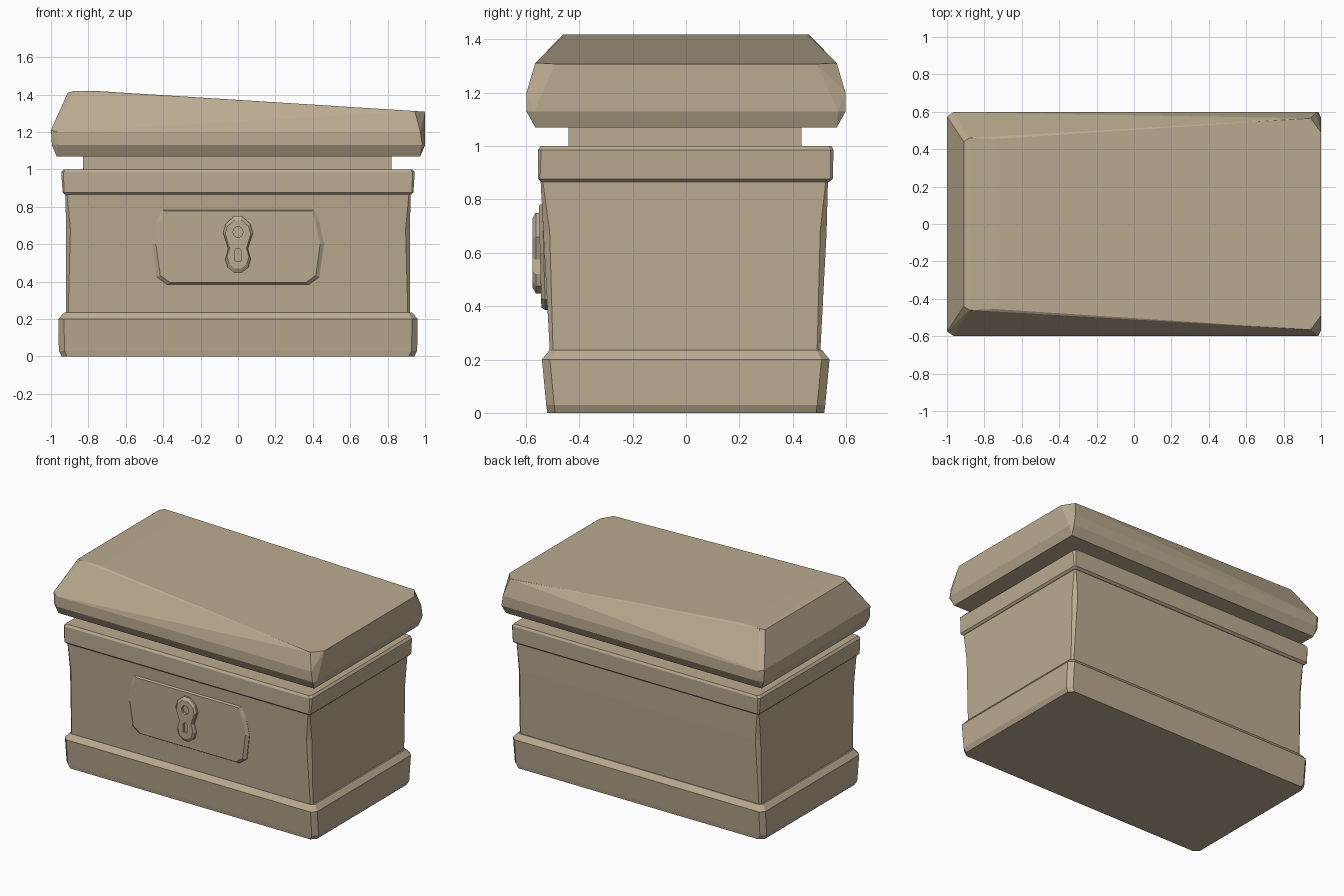
import bpy, bmesh, math

if "Cube" in bpy.data.objects:
    bpy.data.objects.remove(bpy.data.objects["Cube"])

stone = bpy.data.materials.new("tan_stone")
stone.diffuse_color = (0.50, 0.41, 0.28, 1)
stone.use_nodes = True
stone.node_tree.nodes["Principled BSDF"].inputs["Base Color"].default_value = stone.diffuse_color


def finish(bm, name):
    bmesh.ops.recalc_face_normals(bm, faces=bm.faces)
    mesh = bpy.data.meshes.new(name)
    bm.to_mesh(mesh)
    bm.free()
    mesh.materials.append(stone)
    ob = bpy.data.objects.new(name, mesh)
    bpy.context.collection.objects.link(ob)
    return ob


def skin(name, rings):
    """Join equal-length rings of points into a closed solid."""
    bm = bmesh.new()
    loops = [[bm.verts.new(p) for p in ring] for ring in rings]
    n = len(loops[0])
    for a, b in zip(loops, loops[1:]):
        for i in range(n):
            j = (i + 1) % n
            bm.faces.new((a[i], a[j], b[j], b[i]))
    bm.faces.new(loops[0][::-1])
    bm.faces.new(loops[-1])
    return finish(bm, name)


def ring(z, hx, y0, y1, c):
    """Horizontal rectangle with chamfered corners."""
    return [(-hx + c, y0, z), (hx - c, y0, z), (hx, y0 + c, z), (hx, y1 - c, z),
            (hx - c, y1, z), (-hx + c, y1, z), (-hx, y1 - c, z), (-hx, y0 + c, z)]


def outline(pts, y_at, scale=1.0, mid=(0, 0)):
    """Front-facing outline of (x, z) points, with depth as a function of z."""
    out = []
    for x, z in pts:
        x, z = mid[0] + (x - mid[0]) * scale, mid[1] + (z - mid[1]) * scale
        out.append((x, y_at(z), z))
    return out


# Plinth
skin("base_plinth", [ring(0, .943, -.52, .518, .03), ring(.03, .958, -.524, .522, .03),
                     ring(.2, .96, -.54, .538, .03), ring(.235, .93, -.512, .51, .02)])
# Main box, leaning outward towards the top
skin("chest_body", [ring(.22, .92, -.51, .503, .012), ring(.68, .92, -.535, .527, .024),
                    ring(.87, .922, -.545, .532, .008)])
# Rim band
skin("upper_rim", [ring(.865, .925, -.543, .535, .006), ring(.877, .938, -.555, .55, .008),
                   ring(.985, .945, -.555, .553, .012), ring(1.0, .932, -.545, .545, .012)])
# Recessed neck under the lid
skin("neck", [[(-.83, -.44, z), (.82, -.44, z), (.82, .432, z), (-.83, .432, z)]
              for z in (.99, 1.08)])

# Sloping lid: hull of its corner points
lid = bmesh.new()
for s in (-1, 1):
    for p in [(-.97, .565, 1.07), (.975, .565, 1.07),                  # underside
              (-.995, .575, 1.13), (-.965, .598, 1.13),                # widest band
              (.985, .598, 1.13), (1, .57, 1.13),
              (-1, .575, 1.21), (-.965, .598, 1.2), (.975, .598, 1.2),
              (.945, .565, 1.312), (1, .49, 1.308),                    # low right end
              (-.91, .44, 1.41), (-.88, .46, 1.418), (-.74, .455, 1.418)]:  # high left end
        lid.verts.new((p[0], s * p[1], p[2]))
hull = bmesh.ops.convex_hull(lid, input=lid.verts)
bmesh.ops.delete(lid, geom=[v for v in hull["geom_interior"]
                            if isinstance(v, bmesh.types.BMVert)], context='VERTS')
bmesh.ops.dissolve_limit(lid, angle_limit=math.radians(1), verts=lid.verts, edges=lid.edges)
finish(lid, "lid")

# Wide clasp plate, nearly flush with the body at its top
right = [(.38, .385), (.435, .425), (.46, .60), (.435, .72), (.41, .785)]
plate = right + [(-x, z) for x, z in reversed(right)]
skin("clasp_plate", [outline(plate, lambda z: -.48),
                     outline(plate, lambda z: -.527 - .03 * (z - .385)),
                     outline(plate, lambda z: -.542 - .025 * (z - .385), .955, (0, .6))])

# Keyhole escutcheon with bevelled edge
half = [(.02, .447), (.055, .475), (.068, .52), (.052, .575), (.08, .66), (.065, .71), (.02, .75)]
shield = half + [(-x, z) for x, z in reversed(half)]
lock = skin("lock_escutcheon", [outline(shield, lambda z: -.50), outline(shield, lambda z: -.563),
                                outline(shield, lambda z: -.575, .86, (0, .61))])

# Round hole and slot cut into the escutcheon
hole = [(.027 * math.sin(math.tau * i / 8), .665 + .03 * math.cos(math.tau * i / 8))
        for i in range(8)]
slot = [(-.016, .51), (.016, .51), (.016, .565), (.009, .577), (-.009, .577), (-.016, .565)]
for name, pts in (("hole_cutter", hole), ("slot_cutter", slot)):
    cutter = skin(name, [outline(pts, lambda z: -.559), outline(pts, lambda z: -.62)])
    cutter.hide_render = True
    mod = lock.modifiers.new(name, 'BOOLEAN')
    mod.operation = 'DIFFERENCE'
    mod.object = cutter
    bpy.context.view_layer.objects.active = lock
    bpy.ops.object.modifier_apply(modifier=name)
    bpy.data.objects.remove(cutter)
